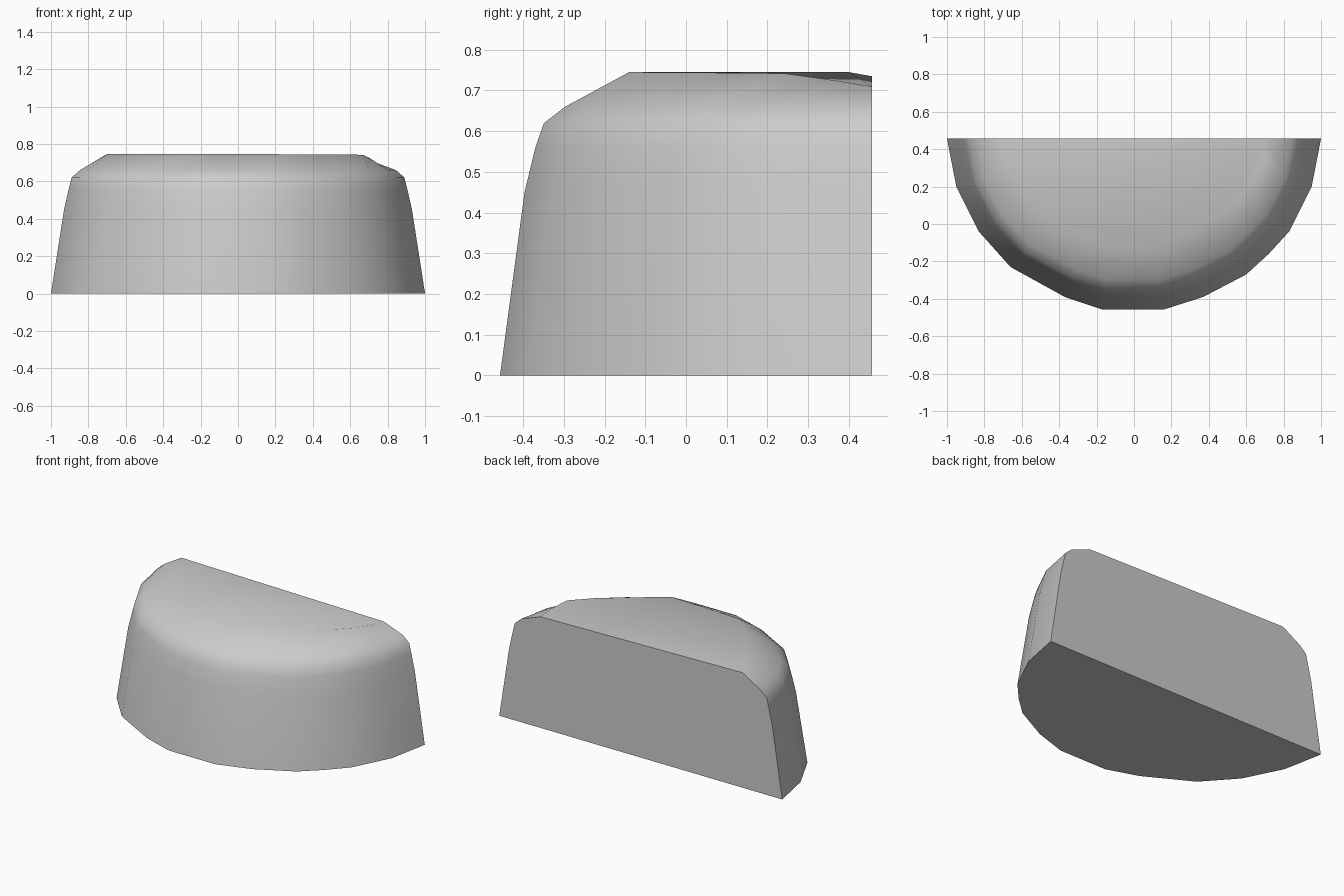
import bpy
import bmesh
import math

cube = bpy.data.objects.get("Cube")
if cube:
    bpy.data.objects.remove(cube, do_unlink=True)

BACK = 0.457

# Half-round footprint, from the left end of the flat wall round to the right end
footprint = [(-1, BACK), (-.95, .2), (-.83, -.04), (-.66, -.23), (-.37, -.39),
             (-.17, -.457), (.16, -.457), (.37, -.39), (.6, -.27), (.72, -.16),
             (.83, -.04), (.95, .2), (1, BACK)]

# Height, width factor and depth factor of each wall level
levels = [(0, 1, 1), (.45, .93, .934), (.56, .905, .905),
          (.62, .89, .882), (.66, .845, .825)]

# Rim of the slightly tilted top
rim = [(-.72, BACK, .735), (-.70, .40, .745), (-.56, .16, .745),
       (-.42, .0, .745), (-.28, -.12, .745), (-.15, -.125, .745),
       (.1, -.135, .745), (.2, -.14, .745), (.43, .03, .744),
       (.56, .13, .743), (.67, .24, .742), (.7, .35, .727), (.71, BACK, .71)]

bm = bmesh.new()
rings = [[bm.verts.new((x * sx, BACK + (y - BACK) * sy, z)) for x, y in footprint]
         for z, sx, sy in levels]
rings.append([bm.verts.new(p) for p in rim])

# Curved wall and shoulder
for low, high in zip(rings, rings[1:]):
    for i in range(len(low) - 1):
        bm.faces.new((low[i], low[i + 1], high[i + 1], high[i]))

# Underside, top and flat rear wall
bm.faces.new(rings[0])
top = bm.faces.new(rings[-1])
bm.faces.new([r[0] for r in rings] + [r[-1] for r in reversed(rings)])
bmesh.ops.triangulate(bm, faces=[top])
bmesh.ops.recalc_face_normals(bm, faces=bm.faces)

mesh = bpy.data.meshes.new("half_round_block")
bm.to_mesh(mesh)
bm.free()
block = bpy.data.objects.new("half_round_block", mesh)
bpy.context.collection.objects.link(block)

# Plain grey
grey = bpy.data.materials.new("plain_grey")
grey.use_nodes = True
colour = (.6, .6, .6, 1)
grey.diffuse_color = colour
grey.node_tree.nodes["Principled BSDF"].inputs["Base Color"].default_value = colour
mesh.materials.append(grey)

# Soft shoulder with crisp wall and floor edges
bpy.ops.object.select_all(action='DESELECT')
block.select_set(True)
bpy.context.view_layer.objects.active = block
bpy.ops.object.shade_smooth_by_angle(angle=math.radians(50))
